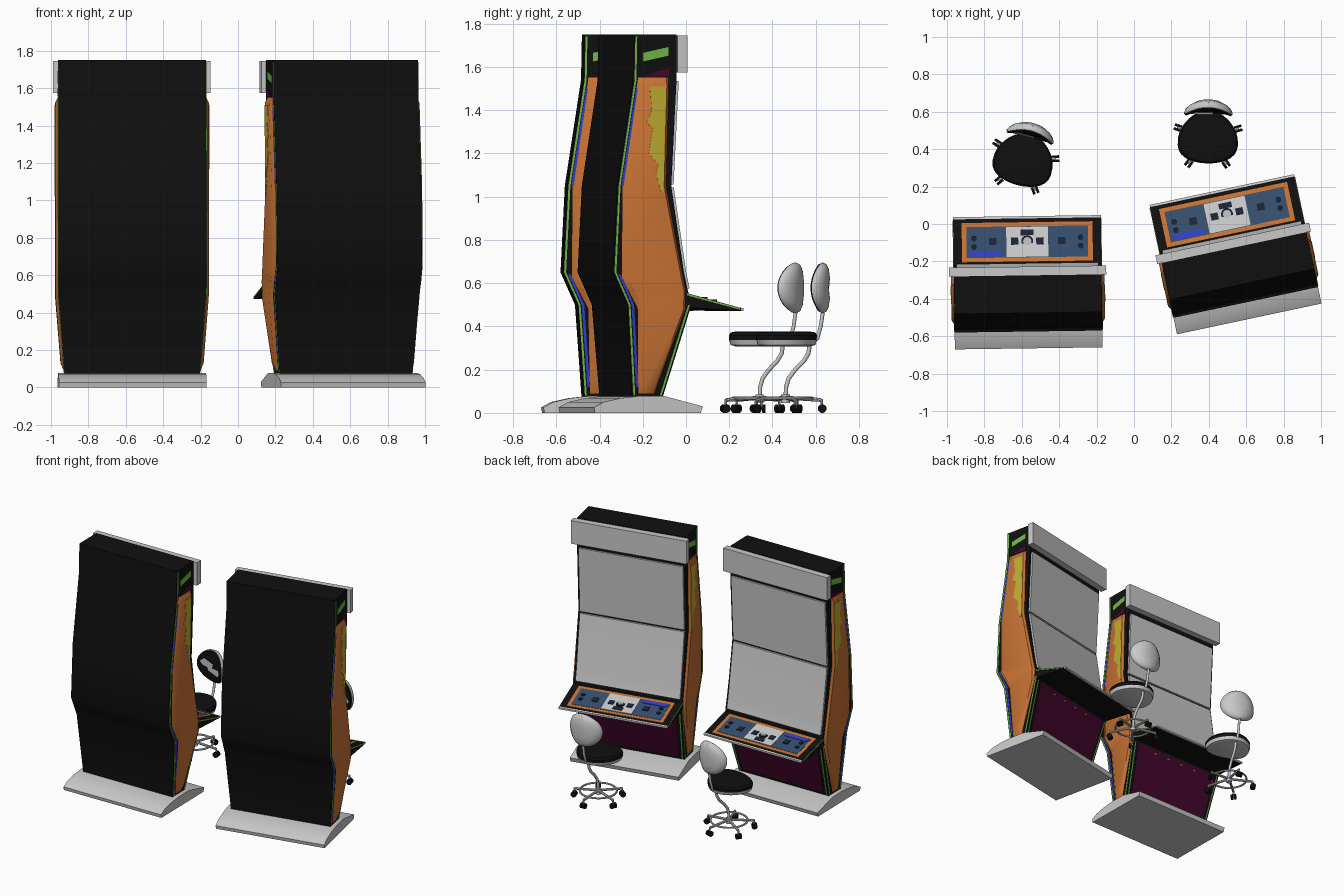
import bpy, bmesh, math
from mathutils import Matrix, Vector

if "Cube" in bpy.data.objects:
    bpy.data.objects.remove(bpy.data.objects["Cube"])


def material(name, r, g, b):
    m = bpy.data.materials.new(name)
    m.use_nodes = True
    m.diffuse_color = (r, g, b, 1)
    m.node_tree.nodes["Principled BSDF"].inputs["Base Color"].default_value = (r, g, b, 1)
    return m


BLACK = material("black", 0.005, 0.005, 0.005)
GREY = material("light grey", 0.58, 0.58, 0.58)
ORANGE = material("orange", 0.58, 0.17, 0.035)
GREEN = material("green", 0.17, 0.48, 0.07)
YELLOW = material("yellow", 0.52, 0.42, 0.03)
BLUE = material("bright blue", 0.03, 0.05, 0.6)
MAROON = material("maroon", 0.06, 0.002, 0.025)
SLATE = material("slate blue", 0.035, 0.075, 0.15)
NAVY = material("dark navy", 0.01, 0.018, 0.04)

place, prefix, made = Matrix(), "", []


def loft(name, sections, mat):
    """Skin equal-sized point rings and cap both ends."""
    bm = bmesh.new()
    rings = [[bm.verts.new(place @ Vector(p)) for p in s] for s in sections]
    n = len(rings[0])
    for a, b in zip(rings, rings[1:]):
        for i in range(n):
            j = (i + 1) % n
            bm.faces.new((a[i], a[j], b[j], b[i]))
    bm.faces.new(rings[0])
    bm.faces.new(rings[-1])
    bmesh.ops.recalc_face_normals(bm, faces=bm.faces)
    mesh = bpy.data.meshes.new(prefix + name)
    bm.to_mesh(mesh)
    bm.free()
    mesh.materials.append(mat)
    ob = bpy.data.objects.new(prefix + name, mesh)
    bpy.context.collection.objects.link(ob)
    made.append(ob)


def stack(name, rows, mat):
    """Rows of z, x0, x1, y0, y1 skinned upwards."""
    loft(name, [[(a, c, z), (b, c, z), (b, d, z), (a, d, z)] for z, a, b, c, d in rows], mat)


def extrude(name, profile, x0, x1, mat):
    loft(name, [[(x, y, z) for y, z in profile] for x in (x0, x1)], mat)


def tube(name, path, r, mat, sides=12):
    pts = [Vector(p) for p in path]
    closed = len(pts) > 2 and (pts[0] - pts[-1]).length < 1e-4
    rings = []
    for i, p in enumerate(pts):
        a, b = pts[max(i - 1, 0)], pts[min(i + 1, len(pts) - 1)]
        if closed and i in (0, len(pts) - 1):
            a, b = pts[-2], pts[1]
        q = (b - a).to_track_quat("Z", "Y")
        angles = [math.tau * k / sides for k in range(sides)]
        rings.append([p + q @ Vector((r * math.cos(t), r * math.sin(t), 0)) for t in angles])
    loft(name, rings, mat)


# Cabinet side outline: height, rear edge, front edge
OUTLINE = [(0.07, -0.478, -0.335), (0.5, -0.508, -0.205), (0.58, -0.544, -0.225),
           (0.65, -0.575, -0.24), (1.05, -0.555, -0.30), (1.54, -0.48, -0.275),
           (1.75, -0.476, -0.275)]


def edge(z, col):
    for a, b in zip(OUTLINE, OUTLINE[1:]):
        if z <= b[0] + 1e-6:
            return a[col] + (b[col] - a[col]) * (z - a[0]) / (b[0] - a[0])
    return OUTLINE[-1][col]


def half(z):
    return 0.362 + 0.033 * min(1, max(0, (z - 0.07) / 0.43))


def heights(lo, hi):
    return [lo] + [r[0] for r in OUTLINE if lo < r[0] < hi] + [hi]


def side_stripe(name, s, col, lo, hi, a, b, mat):
    """Thin stripe that follows the rear or front edge of one flank."""
    rows = []
    for z in heights(lo, hi):
        y, w = edge(z, col), half(z)
        rows.append((z, s * (w - 0.002), s * (w + 0.003), y + a, y + b))
    stack(name, rows, mat)


def desk(y):
    return 0.555 - 0.269 * (y + 0.23)


def desk_plate(name, x0, x1, y0, y1, lift, mat):
    extrude(name, [(y0, desk(y0) - 0.004), (y1, desk(y1) - 0.004),
                   (y1, desk(y1) + lift), (y0, desk(y0) + lift)], x0, x1, mat)


def desk_button(name, x, y, r, lift, mat):
    tube(name, [(x, y, desk(y)), (x, y, desk(y) + lift)], r, mat, 16)


def cabinet():
    # Floor plinth
    extrude("base", [(-0.66, 0), (-0.665, 0.025), (-0.62, 0.05), (-0.54, 0.068), (-0.46, 0.077),
                     (-0.33, 0.077), (-0.15, 0.03), (-0.16, 0)], -0.395, 0.395, GREY)
    # Main shell
    stack("body", [(z, -half(z), half(z), b, f) for z, b, f in OUTLINE], BLACK)
    # Screens and top sign board
    for name, lo, hi in (("lower_screen", 0.575, 1.043), ("upper_screen", 1.057, 1.535)):
        stack(name, [(z, -0.38, 0.38, edge(z, 2) - 0.01, edge(z, 2) + 0.014)
                     for z in heights(lo, hi)], GREY)
    stack("sign_board", [(z, -0.42, 0.42, -0.275, -0.228) for z in (1.575, 1.745)], GREY)
    # Kick panel under the desk
    stack("kick_panel", [(z, -half(z) + 0.04, half(z) - 0.04, edge(z, 2) - 0.005, edge(z, 2) + 0.004)
                         for z in (0.1, 0.47)], MAROON)
    for i in range(4):
        x = -0.18 + 0.12 * i
        stack("kick_marker", [(z, x, x + 0.02, edge(z, 2), edge(z, 2) + 0.007)
                              for z in (0.435, 0.445)], ORANGE)

    for s, tag in ((1, "left_"), (-1, "right_")):
        # Raised flank panel with chamfered rim
        rings = []
        for z, b, f, out in ((0.09, -0.448, -0.372, 0.002), (0.13, -0.45, -0.36, 0.016),
                             (0.48, -0.457, -0.232, 0.016), (0.57, -0.505, -0.232, 0.016),
                             (0.63, -0.533, -0.245, 0.016), (1.05, -0.53, -0.325, 0.016),
                             (1.52, -0.461, -0.312, 0.016), (1.55, -0.457, -0.312, 0.002)):
            w = s * half(z)
            o = w + s * out
            rings.append([(w - s * 0.01, b, z), (w, b, z), (o, b + 0.025, z),
                          (o, f - 0.012, z), (w, f, z), (w - s * 0.01, f, z)])
        loft(tag + "flank_panel", rings, ORANGE)
        # Painted splash
        x = s * 0.409
        stack(tag + "splash", [(z, x, x + s * 0.004, a, b) for z, a, b in (
            (1.02, -0.35, -0.34), (1.1, -0.375, -0.338), (1.15, -0.365, -0.338),
            (1.2, -0.41, -0.335), (1.32, -0.39, -0.335), (1.34, -0.42, -0.332),
            (1.4, -0.395, -0.33), (1.51, -0.405, -0.328))], YELLOW)
        # Edge stripes
        side_stripe(tag + "rear_stripe", s, 1, 0.08, 1.74, 0.006, 0.015, GREEN)
        side_stripe(tag + "front_stripe", s, 2, 0.08, 0.5, -0.016, -0.007, GREEN)
        side_stripe(tag + "upper_blue_stripe", s, 1, 1.05, 1.5, 0.018, 0.03, BLUE)
        side_stripe(tag + "lower_blue_stripe", s, 1, 0.12, 0.64, 0.02, 0.032, BLUE)
        stack(tag + "corner_stripe", [(z, s * (half(z) - 0.018), s * (half(z) - 0.01),
              edge(z, 2) - 0.005, edge(z, 2) + 0.003) for z in (0.08, 0.47)], GREEN)
        # Upper badge and wedge
        w = s * 0.393
        extrude(tag + "badge", [(-0.435, 1.625), (-0.313, 1.652), (-0.313, 1.692), (-0.435, 1.665)],
                w, w + s * 0.005, GREEN)
        extrude(tag + "wedge", [(-0.43, 1.556), (-0.312, 1.556), (-0.312, 1.598)],
                w, w + s * 0.005, MAROON)
        # Desk side trim
        extrude(tag + "desk_trim", [(-0.225, 0.552), (0.025, 0.485), (0.025, 0.477), (-0.225, 0.543)],
                w, w + s * 0.005, GREEN)

    # Control desk
    extrude("desk", [(-0.25, 0.56), (0.03, 0.485), (0.03, 0.472), (-0.22, 0.487)],
            -0.395, 0.395, BLACK)
    extrude("desk_lip", [(0.03, 0.487), (0.042, 0.484), (0.042, 0.472), (0.03, 0.472)],
            -0.395, 0.395, GREY)
    desk_plate("desk_frame", -0.35, 0.35, -0.2, 0.01, 0.002, ORANGE)
    desk_plate("control_panel", -0.325, 0.325, -0.178, -0.012, 0.004, SLATE)
    desk_plate("centre_panel", -0.112, 0.112, -0.175, -0.015, 0.007, GREY)
    desk_plate("display", -0.31, -0.135, -0.17, -0.142, 0.007, BLUE)
    desk_plate("centre_display", -0.035, 0.035, -0.06, -0.03, 0.01, NAVY)
    for s in (1, -1):
        for x in (0.068, 0.185):
            desk_plate("square_key", s * x - 0.02, s * x + 0.02, -0.11, -0.072, 0.01, NAVY)
        for y in (-0.12, -0.075):
            desk_button("round_key", s * 0.285, y, 0.015, 0.01, NAVY)
    desk_button("ball_ring", 0, -0.092, 0.032, 0.01, NAVY)
    desk_button("ball", 0, -0.092, 0.022, 0.016, GREY)


def seat_ring(scale, z):
    pts = []
    for k in range(32):
        c, s = math.cos(math.tau * k / 32), math.sin(math.tau * k / 32)
        y = 0.145 * s if s > 0 else -0.135 * abs(s) ** 0.75
        pts.append((scale * 0.158 * c * (1 - 0.14 * s), scale * y, z))
    return pts


def back_ring(scale, y):
    pts = []
    for k in range(32):
        t = math.tau * k / 32
        x, z = 0.13 * scale * math.cos(t), 0.117 * scale * math.sin(t)
        pts.append((x, y - 2.4 * x * x, 0.578 + z))
    return pts


def chair():
    # Seat shell and cushion
    loft("seat_shell", [seat_ring(*p) for p in ((0.8, 0.308), (0.95, 0.314), (1, 0.337))], GREY)
    loft("seat_cushion", [seat_ring(*p) for p in ((1, 0.337), (1.01, 0.358), (0.95, 0.372),
                                                  (0.75, 0.377))], BLACK)
    # Backrest
    loft("back_cushion", [back_ring(*p) for p in ((0.7, 0.148), (0.93, 0.153), (0.98, 0.166))], BLACK)
    loft("back_shell", [back_ring(*p) for p in ((0.99, 0.164), (1, 0.175), (0.93, 0.19),
                                                (0.75, 0.2), (0.4, 0.206))], GREY)
    # Bent post and back support
    tube("post", [(0, 0, 0.05), (0, 0.003, 0.12), (0, 0.015, 0.16), (0, 0.045, 0.2),
                  (0, 0.085, 0.24), (0, 0.106, 0.275), (0, 0.112, 0.315)], 0.01, GREY)
    tube("back_support", [(0, 0.05, 0.315), (0, 0.12, 0.32), (0, 0.148, 0.345), (0, 0.163, 0.4),
                          (0, 0.172, 0.46), (0, 0.18, 0.55)], 0.009, GREY)
    # Star foot, ring and casters
    circle = [math.tau * k / 32 for k in range(33)]
    tube("foot_ring", [(0.125 * math.cos(t), 0.125 * math.sin(t), 0.068) for t in circle],
         0.007, GREY, 8)
    tube("hub", [(0, 0, 0.045), (0, 0, 0.085)], 0.02, GREY)
    for k in range(5):
        t = math.radians(18 + 72 * k)
        d, n = Vector((math.cos(t), math.sin(t), 0)), Vector((-math.sin(t), math.cos(t), 0))
        up = Vector((0, 0, 1))
        tube("foot_leg", [up * 0.07, d * 0.165 + up * 0.06], 0.009, GREY, 8)
        tube("caster_stem", [d * 0.168 + up * 0.065, d * 0.168 + up * 0.02], 0.006, GREY, 8)
        for s in (1, -1):
            tube("caster_wheel", [d * 0.17 + n * s * 0.004 + up * 0.02,
                                  d * 0.17 + n * s * 0.018 + up * 0.02], 0.02, BLACK, 14)


# Two cabinets, each with its chair
for prefix, build, x, y, turn in (("right_cabinet_", cabinet, -0.572, 0, 0.8),
                                  ("left_cabinet_", cabinet, 0.478, 0.143, 12),
                                  ("right_chair_", chair, -0.59, 0.34, -15),
                                  ("left_chair_", chair, 0.395, 0.46, -1)):
    place = Matrix.Translation((x, y, 0)) @ Matrix.Rotation(math.radians(turn), 4, "Z")
    build()

bpy.ops.object.select_all(action="DESELECT")
for ob in made:
    ob.select_set(True)
bpy.context.view_layer.objects.active = made[0]
bpy.ops.object.shade_smooth_by_angle(angle=math.radians(35))
